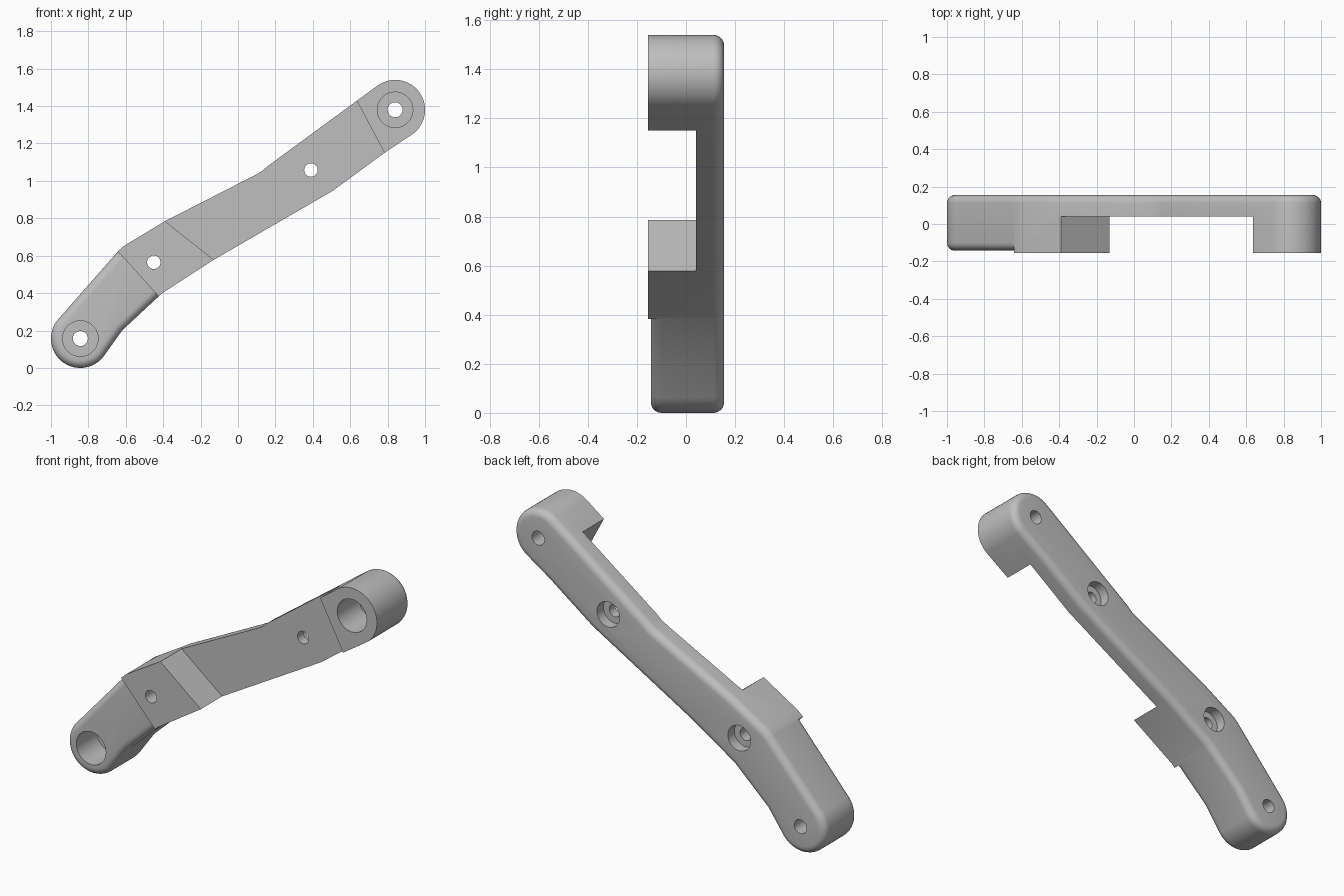
import bpy, bmesh, math
from mathutils import Vector

cube = bpy.data.objects.get("Cube")
if cube:
    bpy.data.objects.remove(cube, do_unlink=True)

grey = bpy.data.materials.new("plain_grey")
grey.use_nodes = True
colour = (0.52, 0.52, 0.52, 1)
grey.diffuse_color = colour
grey.node_tree.nodes["Principled BSDF"].inputs["Base Color"].default_value = colour

BACK, FRONT, ARM_FRONT, WEB = 0.155, -0.155, -0.143, 0.04
LOW, HIGH = (-0.843, 0.157), (0.84, 1.38)


def arc(centre, radius, start, end, steps=28):
    angles = [math.radians(start + (end - start) * i / steps) for i in range(steps + 1)]
    return [(centre[0] + radius * math.cos(a), centre[1] + radius * math.sin(a)) for a in angles]


# Bracket outline, counter-clockwise from the lower end
outline = (arc(LOW, 0.157, 138, 322)
           + [(-0.62, 0.2), (-0.405, 0.4), (-0.13, 0.578), (0.505, 0.946), (0.783, 1.15)]
           + arc(HIGH, 0.16, -52, 126)
           + [(0.16, 1.08), (0.125, 1.05), (0.08, 1.025),
              (-0.39, 0.785), (-0.61, 0.652), (-0.64, 0.625)])


def prism(name, points, front, back, rounded=(), split=None):
    """Extrude an x-z outline along y, round the given caps, keep one side of a split."""
    bm = bmesh.new()
    face = bm.faces.new([bm.verts.new((x, front, z)) for x, z in points])
    grown = bmesh.ops.extrude_face_region(bm, geom=[face])["geom"]
    moved = [v for v in grown if isinstance(v, bmesh.types.BMVert)]
    bmesh.ops.translate(bm, verts=moved, vec=(0, back - front, 0))
    bmesh.ops.recalc_face_normals(bm, faces=bm.faces[:])
    for y in rounded:
        rim = [e for e in bm.edges if all(abs(v.co.y - y) < 1e-5 for v in e.verts)]
        bmesh.ops.bevel(bm, geom=rim, offset=0.043, offset_type='OFFSET',
                        segments=6, profile=0.5, affect='EDGES')
    if split:
        cut = bmesh.ops.bisect_plane(
            bm, geom=bm.verts[:] + bm.edges[:] + bm.faces[:], dist=1e-6,
            plane_co=(-0.625, 0, 0.604), plane_no=Vector((0.74, 0, 0.67)) * split,
            clear_inner=True)
        edges = [g for g in cut["geom_cut"] if isinstance(g, bmesh.types.BMEdge)]
        bmesh.ops.edgenet_fill(bm, edges=edges)
        bmesh.ops.recalc_face_normals(bm, faces=bm.faces[:])
    mesh = bpy.data.meshes.new(name)
    bm.to_mesh(mesh)
    bm.free()
    obj = bpy.data.objects.new(name, mesh)
    bpy.context.collection.objects.link(obj)
    return obj


def bore(centre, radius, front, back):
    return prism("bore_cutter", arc(centre, radius, 0, 350, 35), front, back)


def finish(obj, cutters):
    """Subtract the cutters, then colour and shade the part."""
    bpy.ops.object.select_all(action='DESELECT')
    bpy.context.view_layer.objects.active = obj
    obj.select_set(True)
    for cutter in cutters:
        mod = obj.modifiers.new("cut", 'BOOLEAN')
        mod.operation, mod.solver, mod.object = 'DIFFERENCE', 'EXACT', cutter
        bpy.ops.object.modifier_apply(modifier=mod.name)
        bpy.data.objects.remove(cutter, do_unlink=True)
    obj.data.materials.clear()
    obj.data.materials.append(grey)
    bpy.ops.object.shade_smooth_by_angle(angle=math.radians(30))


# Main bracket: block ends joined by a thin web, with screw holes sunk from the back
body = prism("bracket_body", outline, FRONT, BACK, [BACK], split=1)
slot = prism("slot_cutter", [(-0.52, 0.888), (0, 0.475), (0.86, 1.005), (0.56, 1.57)],
             -0.5, WEB)
cutters = [slot, bore(HIGH, 0.04, -0.5, 0.5), bore(HIGH, 0.095, -0.5, 0.045)]
for screw in [(-0.45, 0.565), (0.39, 1.058)]:
    cutters += [bore(screw, 0.036, -0.5, 0.5), bore(screw, 0.073, 0.095, 0.5)]
finish(body, cutters)

# Lower arm: slightly thinner, rounded on both sides
arm = prism("lower_arm", outline, ARM_FRONT, BACK, [BACK, ARM_FRONT], split=-1)
finish(arm, [bore(LOW, 0.04, -0.5, 0.5), bore(LOW, 0.095, -0.5, 0.045)])
